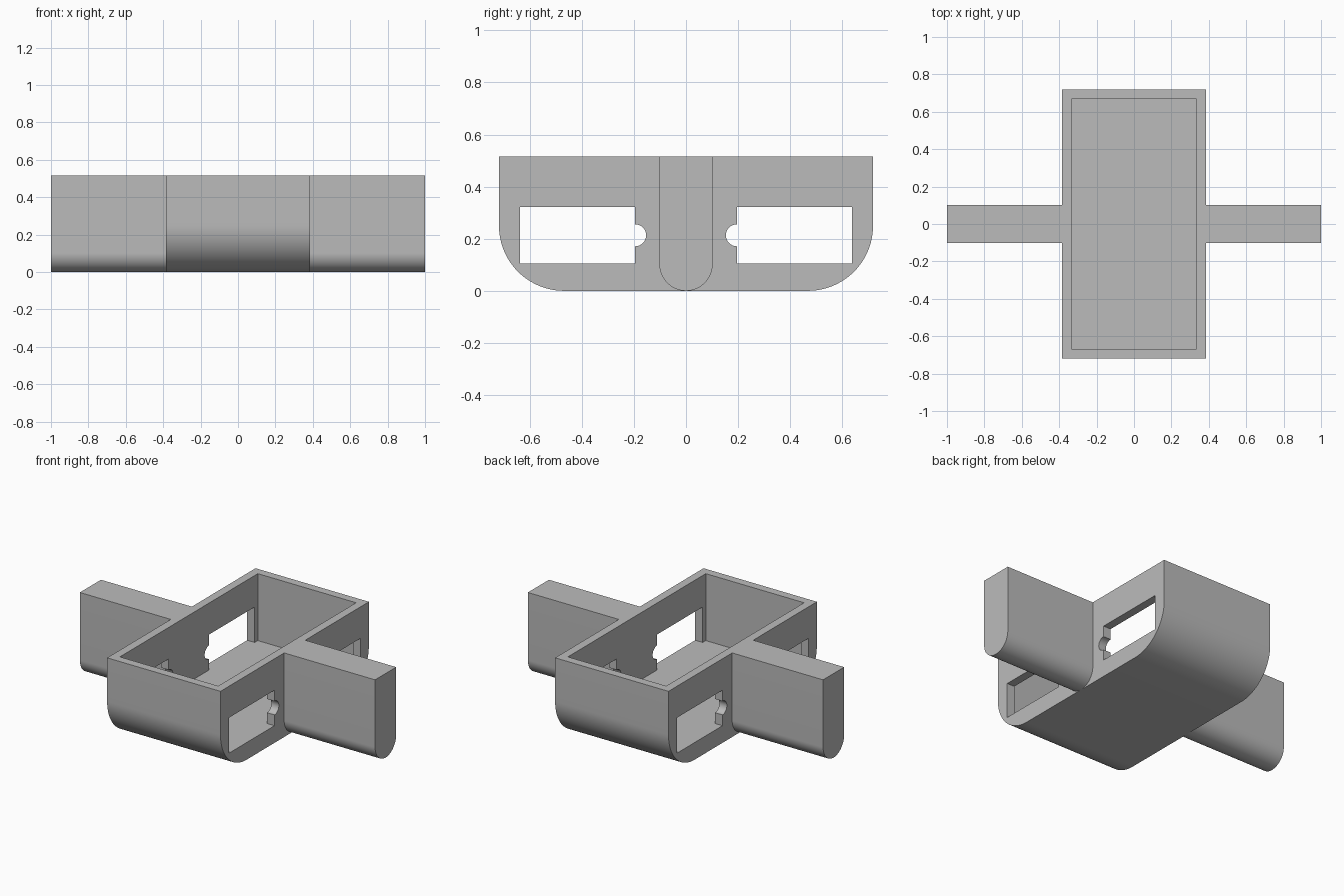
import bpy
import bmesh
from math import cos, sin, pi, radians

if "Cube" in bpy.data.objects:
    bpy.data.objects.remove(bpy.data.objects["Cube"], do_unlink=True)

HEIGHT = 0.515
BOX_X, BOX_Y = 0.384, 0.718
WALL = 0.051
FLOOR = 0.105
ARM_Y = 0.102

grey = bpy.data.materials.new("plain_grey")
grey.use_nodes = True
colour = (0.5, 0.5, 0.5, 1)
grey.diffuse_color = colour
grey.node_tree.nodes["Principled BSDF"].inputs["Base Color"].default_value = colour


def arc(cy, cz, r, start, end, steps):
    angles = [radians(start + (end - start) * i / steps) for i in range(steps + 1)]
    return [(cy + r * cos(a), cz + r * sin(a)) for a in angles]


def extrude_x(name, profile, x0, x1):
    """Solid made from a (y, z) outline swept along x."""
    bm = bmesh.new()
    face = bm.faces.new([bm.verts.new((x0, y, z)) for y, z in profile])
    swept = bmesh.ops.extrude_face_region(bm, geom=[face])["geom"]
    moved = [v for v in swept if isinstance(v, bmesh.types.BMVert)]
    bmesh.ops.translate(bm, verts=moved, vec=(x1 - x0, 0, 0))
    bmesh.ops.recalc_face_normals(bm, faces=bm.faces)
    mesh = bpy.data.meshes.new(name)
    bm.to_mesh(mesh)
    bm.free()
    mesh.materials.append(grey)
    obj = bpy.data.objects.new(name, mesh)
    bpy.context.collection.objects.link(obj)
    return obj


def combine(target, other, operation):
    mod = target.modifiers.new(operation.title(), "BOOLEAN")
    mod.operation = operation
    mod.solver = "EXACT"
    mod.object = other
    bpy.ops.object.select_all(action="DESELECT")
    bpy.context.view_layer.objects.active = target
    target.select_set(True)
    bpy.ops.object.modifier_apply(modifier=mod.name)
    bpy.data.objects.remove(other, do_unlink=True)


def rounded_bottom(half, r, steps):
    """Flat-topped outline with two rounded lower corners."""
    left = arc(-half + r, r, r, 180, 270, steps)
    right = arc(half - r, r, r, 270, 360, steps)
    if half - r < 0.001:
        right = right[1:]
    return [(-half, HEIGHT)] + left + right + [(half, HEIGHT)]


# Tray body with large rounded lower edges
body = extrude_x("open_tray_with_arms", rounded_bottom(BOX_Y, 0.25, 24), -BOX_X, BOX_X)

# Side arms as one bar through the body, rounded underneath
bar = extrude_x("arm_bar", rounded_bottom(ARM_Y, ARM_Y, 20), -1, 1)
combine(body, bar, "UNION")

# Square-cornered cavity, open at the top
cy = BOX_Y - WALL
cavity = extrude_x("cavity_cutter", [(-cy, FLOOR), (cy, FLOOR), (cy, 0.8), (-cy, 0.8)],
                   -BOX_X + WALL, BOX_X - WALL)
combine(body, cavity, "DIFFERENCE")

# Windows through both side walls, each with a half-round notch toward the arm
for side in (-1, 1):
    outline = [(0.637, FLOOR), (0.637, 0.322), (0.195, 0.322)]
    outline += arc(0.195, 0.213, 0.042, 90, 270, 20)
    outline += [(0.195, FLOOR)]
    window = extrude_x("window_cutter", [(side * y, z) for y, z in outline], -0.6, 0.6)
    combine(body, window, "DIFFERENCE")

bpy.ops.object.select_all(action="DESELECT")
body.select_set(True)
bpy.context.view_layer.objects.active = body
bpy.ops.object.shade_smooth_by_angle(angle=radians(30))
